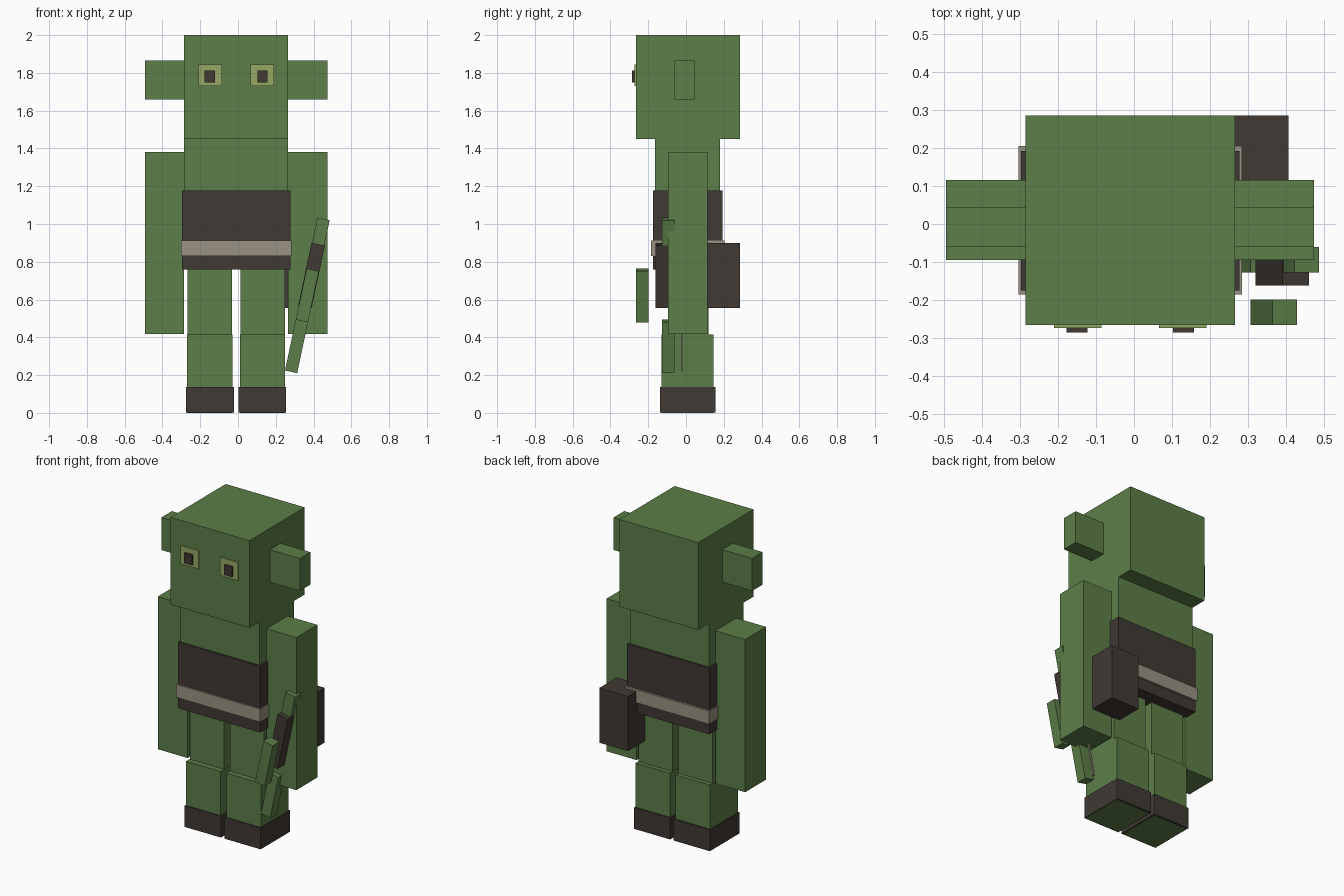
import bpy
from math import radians, sin, cos
from mathutils import Matrix, Vector

default = bpy.data.objects.get("Cube")
if default:
    bpy.data.objects.remove(default, do_unlink=True)


def material(name, rgb):
    m = bpy.data.materials.new(name)
    m.use_nodes = True
    m.diffuse_color = (*rgb, 1)
    m.node_tree.nodes["Principled BSDF"].inputs["Base Color"].default_value = (*rgb, 1)
    return m


green = material("green_skin", (0.109, 0.209, 0.065))
dark = material("dark_leather", (0.051, 0.041, 0.034))
tan = material("pale_belt", (0.314, 0.287, 0.223))
pale = material("pale_green_eye", (0.305, 0.392, 0.127))

MID = -0.01  # centre line of the body


def box(name, mat, x, y, z):
    """Axis-aligned box from (low, high) ranges."""
    bpy.ops.mesh.primitive_cube_add(size=1)
    o = bpy.context.object
    o.name = o.data.name = name
    size = [r[1] - r[0] for r in (x, y, z)]
    o.data.transform(Matrix.Diagonal((*size, 1)))
    o.location = [(r[0] + r[1]) / 2 for r in (x, y, z)]
    o.data.materials.append(mat)
    return o


def centred(name, mat, half, y, z):
    return box(name, mat, (MID - half, MID + half), y, z)


def pair(name, mat, near, far, y, z):
    """Mirrored boxes, near to far from the centre line."""
    box("left_" + name, mat, (MID + near, MID + far), y, z)
    box("right_" + name, mat, (MID - far, MID - near), y, z)


# Head and face
centred("head", green, 0.275, (-0.265, 0.285), (1.45, 2.0))
pair("ear", green, 0.275, 0.483, (-0.06, 0.045), (1.66, 1.865))
pair("eye", pale, 0.075, 0.2, (-0.273, -0.264), (1.73, 1.845))
pair("pupil", dark, 0.112, 0.167, (-0.285, -0.272), (1.748, 1.812))

# Torso and clothing
centred("torso", green, 0.275, (-0.165, 0.18), (0.78, 1.45))
centred("tunic", dark, 0.287, (-0.175, 0.192), (0.76, 1.177))
centred("belt", tan, 0.293, (-0.185, 0.205), (0.83, 0.912))
box("pouch", dark, (0.205, 0.405), (0.11, 0.285), (0.555, 0.9))

# Limbs
pair("arm", green, 0.275, 0.483, (-0.095, 0.115), (0.418, 1.38))
pair("thigh", green, 0.022, 0.258, (-0.095, 0.118), (0.41, 0.78))
pair("shin", green, 0.02, 0.26, (-0.13, 0.145), (0.0, 0.415))
pair("boot", dark, 0.012, 0.265, (-0.138, 0.155), (0.003, 0.137))

# Bow, leaning towards the left arm
LEAN = radians(12)
BOW = Vector((0.367, 0, 0.622))


def bow_part(name, mat, along, length, width, y):
    o = box(name, mat, (-width / 2, width / 2), y, (-length / 2, length / 2))
    o.location += BOW + along * Vector((sin(LEAN), 0, cos(LEAN)))
    o.rotation_euler.y = LEAN


bow_part("bow_upper_limb", green, 0.275, 0.277, 0.066, (-0.127, -0.061))
bow_part("bow_lower_limb", green, -0.275, 0.277, 0.066, (-0.127, -0.061))
bow_part("bow_front", green, 0, 0.277, 0.066, (-0.265, -0.198))
bow_part("bow_grip", dark, 0.108, 0.338, 0.072, (-0.162, -0.09))
bow_part("bow_string", tan, 0, 0.82, 0.01, (-0.025, -0.015))
